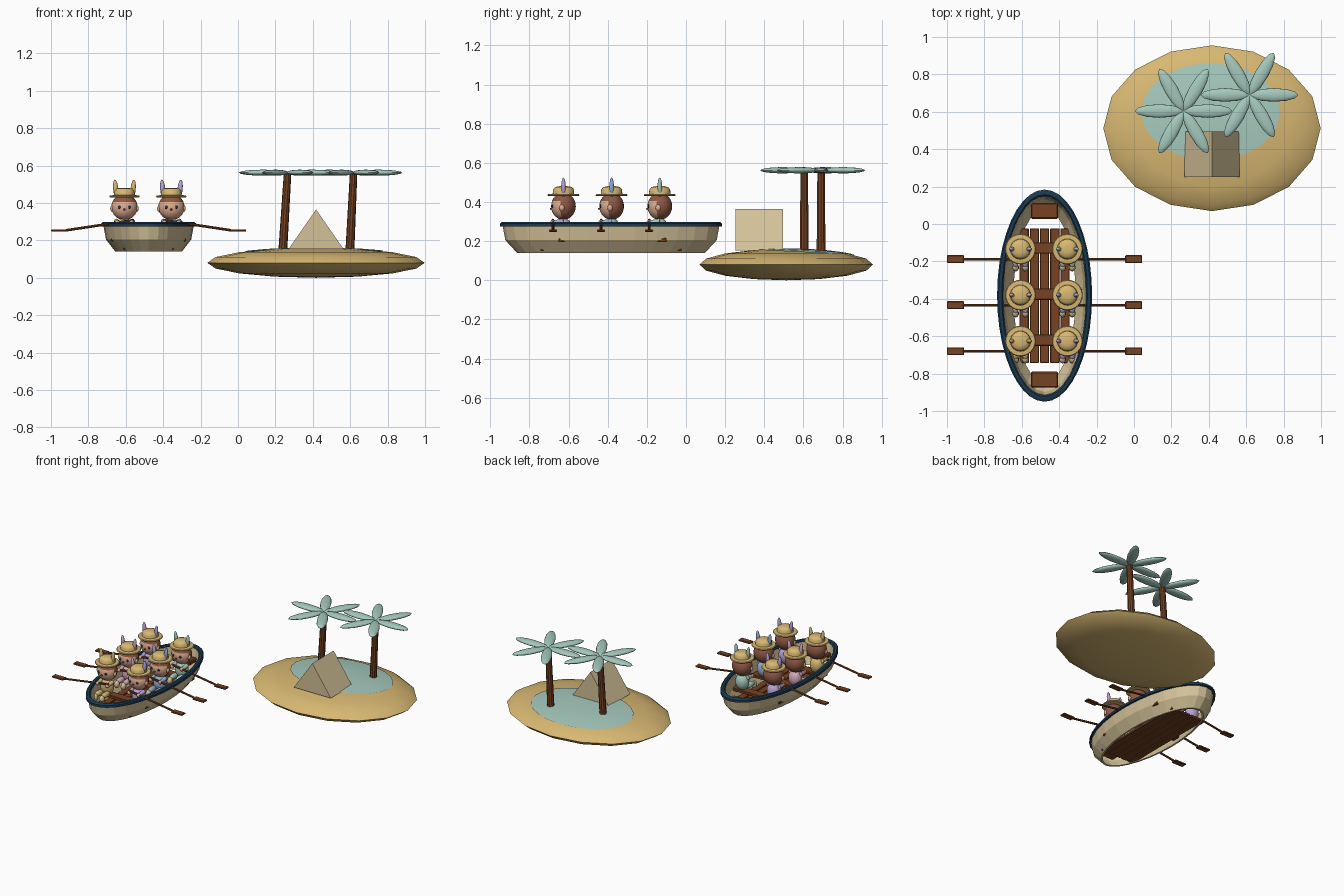
import bpy, bmesh, math
from mathutils import Matrix, Vector

if "Cube" in bpy.data.objects:
    bpy.data.objects.remove(bpy.data.objects["Cube"])


def srgb(r, g, b):
    return tuple(((c / 255 + 0.055) / 1.055) ** 2.4 for c in (r, g, b)) + (1,)


MATS = {}
for mat_name, rgb in {
    "sand": (216, 184, 114), "palm_green": (165, 201, 189), "wood": (118, 66, 34),
    "beige": (212, 194, 152), "navy": (26, 58, 80), "skin": (226, 174, 146),
    "hair": (142, 88, 68), "lavender": (186, 166, 214), "blue": (150, 178, 214),
    "pink": (214, 170, 186),
}.items():
    MATS[mat_name] = bpy.data.materials.new(mat_name)
    MATS[mat_name].diffuse_color = srgb(*rgb)


def finish(name, bm, mats, smooth=None, loc=(0, 0, 0)):
    bmesh.ops.recalc_face_normals(bm, faces=bm.faces)
    me = bpy.data.meshes.new(name)
    bm.to_mesh(me)
    bm.free()
    ob = bpy.data.objects.new(name, me)
    ob.location = loc
    bpy.context.collection.objects.link(ob)
    for m in mats.split():
        me.materials.append(MATS[m])
    if smooth:
        bpy.ops.object.select_all(action='DESELECT')
        ob.select_set(True)
        bpy.context.view_layer.objects.active = ob
        bpy.ops.object.shade_smooth_by_angle(angle=math.radians(smooth))
    return ob


def ball(name, loc, rad, mat, seg=16, rings=8, turn=0.0, tilt=0.0, rule=None):
    bm = bmesh.new()
    bmesh.ops.create_uvsphere(bm, u_segments=seg, v_segments=rings, radius=1)
    if rule:
        for f in bm.faces:
            f.material_index = int(rule(f.calc_center_median()))
    m = Matrix.Rotation(turn, 4, 'Z') @ Matrix.Rotation(tilt, 4, 'Y') @ Matrix.Diagonal((*rad, 1))
    bmesh.ops.transform(bm, matrix=m, verts=bm.verts)
    return finish(name, bm, mat, 60, loc)


def box(name, loc, size, mat, bevel=0.0):
    bm = bmesh.new()
    bmesh.ops.create_cube(bm, size=1)
    bmesh.ops.scale(bm, vec=size, verts=bm.verts)
    if bevel:
        bmesh.ops.bevel(bm, geom=bm.edges[:], offset=bevel, segments=1, affect='EDGES')
    return finish(name, bm, mat, None, loc)


def rod(name, p, q, r1, r2, mat, seg=8, smooth=None):
    p, q = Vector(p), Vector(q)
    bm = bmesh.new()
    bmesh.ops.create_cone(bm, cap_ends=True, segments=seg, radius1=r1, radius2=r2, depth=(q - p).length)
    m = Matrix.Translation((p + q) / 2) @ (q - p).to_track_quat('Z', 'Y').to_matrix().to_4x4()
    bmesh.ops.transform(bm, matrix=m, verts=bm.verts)
    return finish(name, bm, mat, smooth)


def loft(name, sections, mat, seg, loc, smooth=None, closed=False):
    """Stack of ellipses given as (half x, half y, z)."""
    bm = bmesh.new()
    rows = [[bm.verts.new((a * math.cos(math.tau * i / seg), b * math.sin(math.tau * i / seg), z))
             for i in range(seg)] for a, b, z in sections]
    pairs = list(zip(rows, rows[1:]))
    if closed:
        pairs.append((rows[-1], rows[0]))
    else:
        bm.faces.new(rows[0])
        bm.faces.new(rows[-1])
    for lo, hi in pairs:
        for i in range(seg):
            j = (i + 1) % seg
            bm.faces.new((lo[i], lo[j], hi[j], hi[i]))
    return finish(name, bm, mat, smooth, loc)


# Island
IC, IR = Vector((0.417, 0.512, 0.08)), Vector((0.581, 0.443, 0.08))
ball("island", IC, IR, "sand")

# Grass patch draped over the island
bm = bmesh.new()
bmesh.ops.create_circle(bm, cap_ends=True, segments=24, radius=1)
bmesh.ops.delete(bm, geom=bm.faces[:], context='FACES_ONLY')
outer = sorted(bm.verts[:], key=lambda v: math.atan2(v.co.y, v.co.x))
rows = [[bm.verts.new(v.co * k) for v in outer] for k in (0.25, 0.5, 0.75)] + [outer]
bm.faces.new(rows[0])
for lo, hi in zip(rows, rows[1:]):
    for i in range(24):
        j = (i + 1) % 24
        bm.faces.new((lo[i], lo[j], hi[j], hi[i]))
for v in bm.verts:
    x, y = 0.41 + 0.37 * v.co.x, 0.60 + 0.26 * v.co.y
    d = ((x - IC.x) / IR.x) ** 2 + ((y - IC.y) / IR.y) ** 2
    v.co = (x, y, IC.z + IR.z * math.sqrt(max(0, 1 - d)) + 0.003)
patch = finish("grass_patch", bm, "palm_green", 60)
if sum(p.normal.z for p in patch.data.polygons) < 0:
    patch.data.flip_normals()

# Palm trees
for n, (bx, tx, y) in enumerate(((0.238, 0.265, 0.604), (0.597, 0.618, 0.69))):
    rod(f"palm_trunk_{n}", (bx, y, 0.12), (tx, y, 0.56), 0.024, 0.020, "wood", 10)
    for k in range(6):
        a = k * math.tau / 6
        ball(f"palm_leaf_{n}_{k}", (tx + 0.13 * math.cos(a), y + 0.13 * math.sin(a), 0.562),
             (0.13, 0.036, 0.016), "palm_green", 12, 8, turn=a)

# Tent: triangular prism
bm = bmesh.new()
ends = [[bm.verts.new((x, y, z)) for x, z in ((0.27, 0.153), (0.565, 0.153), (0.4175, 0.365))]
        for y in (0.252, 0.495)]
bm.faces.new(ends[0])
bm.faces.new(ends[1])
for i in range(3):
    j = (i + 1) % 3
    bm.faces.new((ends[0][i], ends[0][j], ends[1][j], ends[1][i]))
finish("tent", bm, "beige")

# Boat hull: open-bottomed shell with an inner wall
BX, BY = -0.478, -0.383
loft("hull", [(0.178, 0.480, 0.14), (0.228, 0.540, 0.205), (0.243, 0.555, 0.285),
              (0.222, 0.532, 0.285), (0.208, 0.515, 0.205), (0.166, 0.465, 0.14)],
     "beige", 28, (BX, BY, 0), closed=True)
loft("gunwale", [(0.254, 0.567, 0.274), (0.254, 0.567, 0.290), (0.246, 0.558, 0.297),
                 (0.229, 0.540, 0.297), (0.222, 0.532, 0.290), (0.222, 0.532, 0.274)],
     "navy", 40, (BX, BY, 0), smooth=40, closed=True)

# Floor planks, rowing benches and end seats
for i in range(5):
    box(f"floor_plank_{i}", (BX + (i - 2) * 0.0545, BY, 0.158), (0.049, 0.72, 0.018), "wood", 0.003)
ROWS = (-0.134, -0.380, -0.626)
for i, y in enumerate(ROWS):
    box(f"bench_{i}", (BX, y + 0.005, 0.205), (0.40, 0.06, 0.02), "wood", 0.003)
for side, y in (("back", 0.07), ("front", -0.832)):
    box(f"{side}_seat", (BX, y, 0.225), (0.145, 0.085, 0.03), "wood", 0.006)


def hat(name, loc):
    loft(name, [(0.078, 0.078, 0.000), (0.082, 0.082, 0.005), (0.078, 0.078, 0.010),
                (0.055, 0.055, 0.012), (0.053, 0.053, 0.034), (0.043, 0.043, 0.046),
                (0.020, 0.020, 0.051)], "sand", 24, loc, smooth=45)


def rower(tag, x, y, out, colour):
    ball(f"body_{tag}", (x, y, 0.263), (0.048, 0.042, 0.058), colour)
    # head with the face left bare of hair
    ball(f"head_{tag}", (x, y, 0.378), (0.070, 0.063, 0.069), "skin hair", 24, 16,
         rule=lambda c: c.y > -0.22 or c.z > 0.42)
    hat(f"hat_{tag}", (x, y, 0.430))
    ball(f"nose_{tag}", (x, y - 0.064, 0.365), (0.007, 0.006, 0.005), "hair", 8, 6)
    for s in (-1, 1):
        ball(f"tall_ear_{tag}_{s}", (x + s * 0.046, y, 0.472), (0.014, 0.012, 0.053), colour, 12, 8, tilt=s * 0.1)
        ball(f"side_ear_{tag}_{s}", (x + s * 0.066, y - 0.008, 0.370), (0.011, 0.014, 0.017), "skin", 10, 6)
        ball(f"eye_{tag}_{s}", (x + s * 0.027, y - 0.056, 0.378), (0.009, 0.005, 0.010), "navy", 10, 6)
        ball(f"leg_{tag}_{s}", (x + s * 0.026, y - 0.055, 0.228), (0.019, 0.048, 0.019), colour, 10, 6)
        ball(f"foot_{tag}_{s}", (x + s * 0.026, y - 0.098, 0.212), (0.018, 0.022, 0.026), "beige", 10, 6)
        rod(f"arm_{tag}_{s}", (x + s * 0.042, y, 0.302), (x + s * 0.038, y - 0.048, 0.294),
            0.014, 0.012, colour, 10, 60)
        ball(f"hand_{tag}_{s}", (x + s * 0.038, y - 0.054, 0.294), (0.014, 0.014, 0.014), "skin", 10, 6)
    # oar sloping over the rim to a level blade
    oy = y - 0.054
    rod(f"oar_shaft_{tag}", (BX + out * 0.08, oy, 0.308), (BX + out * 0.44, oy, 0.254), 0.007, 0.007, "wood")
    box(f"oar_blade_{tag}", (BX + out * 0.476, oy, 0.253), (0.092, 0.042, 0.012), "wood", 0.004)


# Six rowers, back to front
for i, (left, right) in enumerate((("lavender", "palm_green"), ("pink", "blue"), ("sand", "lavender"))):
    rower(f"left_{i}", -0.607, ROWS[i], -1, left)
    rower(f"right_{i}", -0.356, ROWS[i], 1, right)

for m in bpy.data.materials:
    if m.users and not m.is_grease_pencil:
        m.use_nodes = True
        m.node_tree.nodes["Principled BSDF"].inputs["Base Color"].default_value = m.diffuse_color
